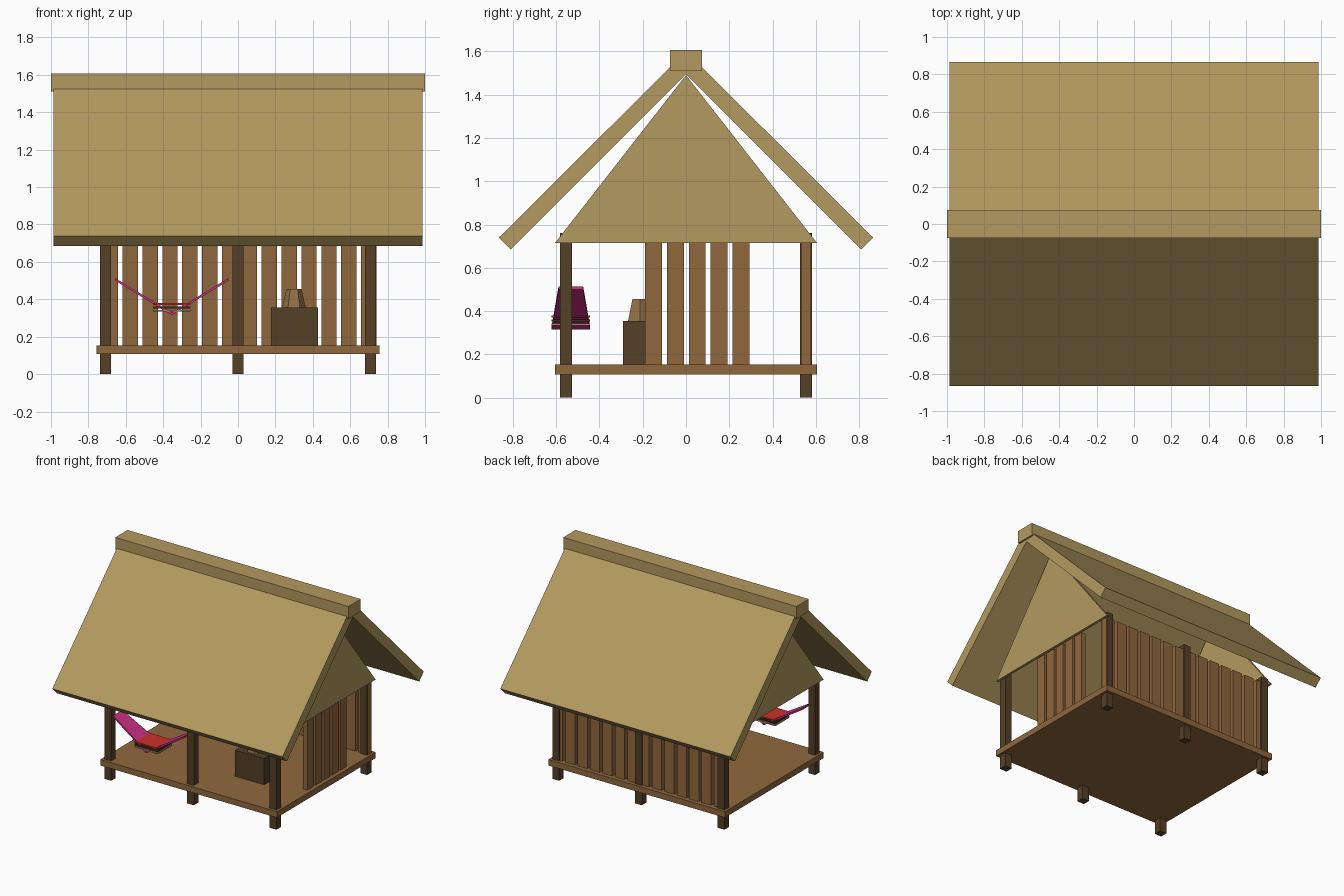
import bpy
import math

default = bpy.data.objects.get("Cube")
if default:
    bpy.data.objects.remove(default, do_unlink=True)


def material(name, rgb):
    m = bpy.data.materials.new(name)
    m.use_nodes = True
    m.diffuse_color = (*rgb, 1)
    bsdf = next(n for n in m.node_tree.nodes if n.type == 'BSDF_PRINCIPLED')
    bsdf.inputs["Base Color"].default_value = (*rgb, 1)
    return m


STRAW = material("straw", (0.45, 0.32, 0.114))
WOOD = material("plank wood", (0.28, 0.137, 0.048))
DARK = material("dark wood", (0.09, 0.05, 0.02))
BASKET = material("basket tan", (0.29, 0.165, 0.06))
PINK = material("magenta cloth", (0.6, 0.03, 0.22))
RED = material("red cloth", (0.6, 0.03, 0.02))
BLACK = material("charcoal cloth", (0.04, 0.03, 0.02))
CREAM = material("tan cloth", (0.4, 0.26, 0.12))


def mesh_object(name, verts, faces, mat):
    me = bpy.data.meshes.new(name)
    me.from_pydata(verts, [], faces)
    me.materials.append(mat)
    ob = bpy.data.objects.new(name, me)
    bpy.context.collection.objects.link(ob)
    return ob


def extrude_x(name, profile, x0, x1, mat):
    """Prism from a closed (y, z) outline running counter-clockwise seen from +x."""
    n = len(profile)
    verts = [(x, y, z) for x in (x0, x1) for y, z in profile]
    faces = [tuple(reversed(range(n))), tuple(range(n, 2 * n))]
    faces += [(i, (i + 1) % n, n + (i + 1) % n, n + i) for i in range(n)]
    return mesh_object(name, verts, faces, mat)


def box(name, x, y, z, mat):
    """Box from (min, max) pairs."""
    outline = [(y[0], z[0]), (y[1], z[0]), (y[1], z[1]), (y[0], z[1])]
    return extrude_x(name, outline, x[0], x[1], mat)


def around(c, half):
    return (c - half, c + half)


# Platform and stilts
box("floor", (-0.757, 0.757), (-0.605, 0.605), (0.107, 0.153), WOOD)
for row, y in (("front", -0.555), ("back", 0.555)):
    for side, x in (("right", -0.709), ("middle", 0), ("left", 0.709)):
        box(f"{row}_{side}_post", around(x, 0.029), around(y, 0.028), (0, 0.76), DARK)

# Slatted walls at the back and on one side
for i in range(14):
    box(f"back_slat_{i}", around(-0.682 + i * 0.1062, 0.041), around(0.555, 0.018),
        (0.15, 0.725), WOOD)
for i in range(5):
    box(f"side_slat_{i}", around(0.709, 0.018), around(-0.15 + i * 0.101, 0.039),
        (0.15, 0.725), WOOD)

# Thatched roof: two slabs, ridge cap and gable ends
slab = [(-0.865, 0.739), (-0.81, 0.684), (0, 1.494), (0, 1.6)]
extrude_x("front_roof", slab, -0.987, 0.987, STRAW)
extrude_x("back_roof", [(-y, z) for y, z in reversed(slab)], -0.987, 0.987, STRAW)
box("ridge_cap", (-1, 1), around(0, 0.075), (1.51, 1.607), STRAW)
for side, x in (("right", -0.747), ("left", 0.747)):
    extrude_x(f"{side}_gable", [(-0.605, 0.715), (0.605, 0.715), (0, 1.49)],
              x - 0.01, x + 0.01, STRAW)

# Chest with a six-sided basket on top
box("chest", (0.176, 0.428), (-0.29, -0.125), (0.15, 0.355), DARK)
bpy.ops.mesh.primitive_cone_add(vertices=6, radius1=0.063, radius2=0.04, depth=0.1,
                                location=(0.299, -0.213, 0.405),
                                rotation=(0, 0, math.pi / 2))
basket = bpy.context.object
basket.name = "basket"
basket.data.materials.append(BASKET)

# Hammock: a V-shaped sling, narrow at both ends
HX, HY = -0.354, -0.532
for side, sx in (("right", -1), ("left", 1)):
    low, high = (HX, 0.315, 0.089), (HX + sx * 0.304, 0.5, 0.057)
    verts = [(x, HY + s * w, z + t) for x, z, w in (low, high)
             for t in (0, 0.014) for s in (-1, 1)]
    faces = [(0, 1, 5, 4), (2, 6, 7, 3), (0, 4, 6, 2), (1, 3, 7, 5), (4, 5, 7, 6), (0, 2, 3, 1)]
    if sx < 0:
        faces = [f[::-1] for f in faces]
    mesh_object(f"{side}_sling", verts, faces, PINK)

# Folded cloths lying in the hammock
for name, z, mat in (("red_cloth", 0.375, RED), ("dark_cloth", 0.356, BLACK),
                     ("tan_cloth", 0.339, CREAM)):
    box(name, around(HX, 0.1), around(HY, 0.089), around(z, 0.005), mat)
